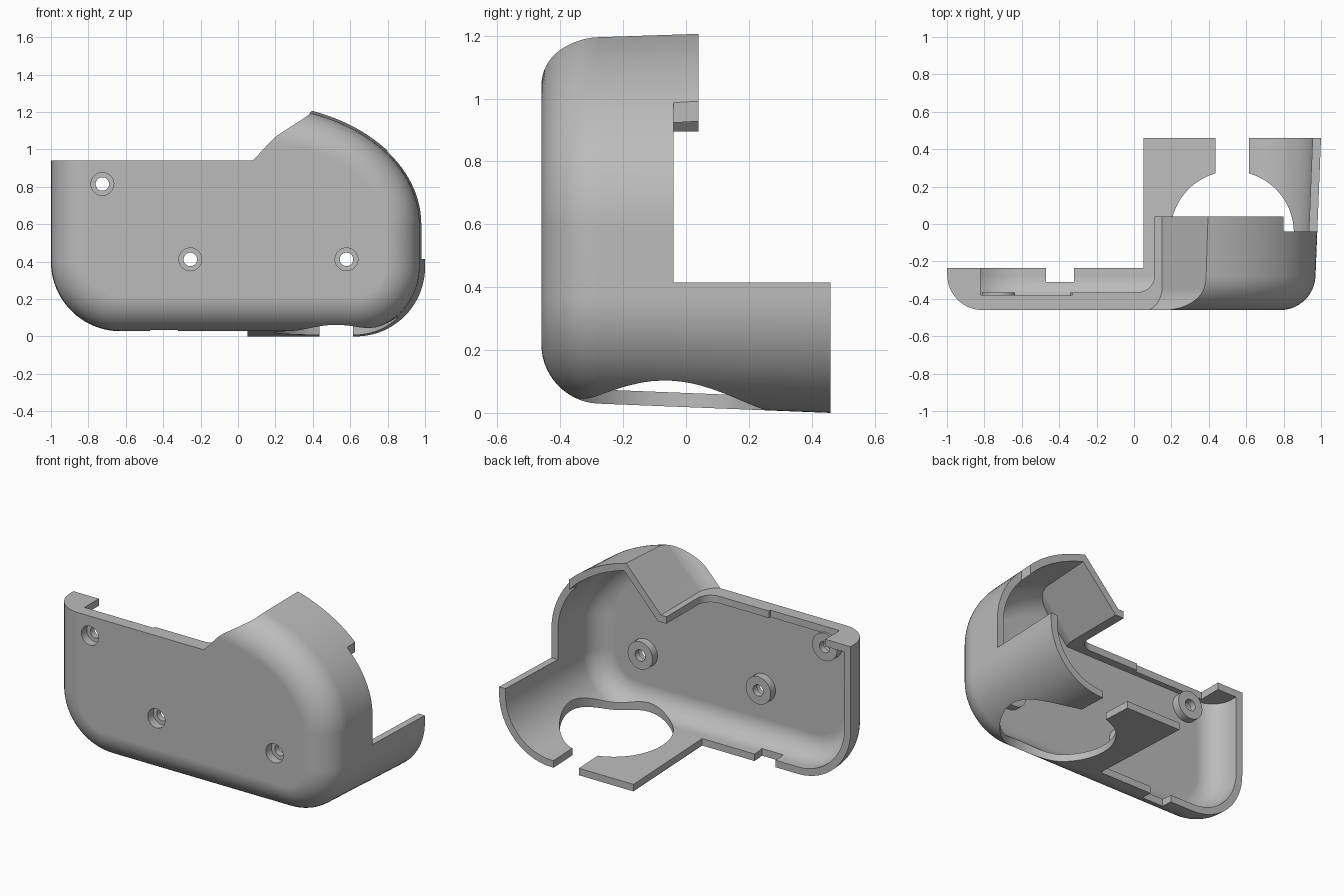
import bpy, bmesh, math
from mathutils import Vector

cube = bpy.data.objects.get("Cube")
if cube:
    bpy.data.objects.remove(cube)

grey = bpy.data.materials.new("plain grey plastic")
grey.use_nodes = True
COLOUR = (0.5, 0.5, 0.5, 1)
grey.diffuse_color = COLOUR
grey.node_tree.nodes["Principled BSDF"].inputs["Base Color"].default_value = COLOUR


def loft(name, rings):
    """Closed solid skinned through rings of 3D points."""
    bm = bmesh.new()
    loops = [[bm.verts.new(p) for p in ring] for ring in rings]
    for a, b in zip(loops, loops[1:]):
        for i in range(len(a)):
            j = (i + 1) % len(a)
            bm.faces.new((a[i], a[j], b[j], b[i]))
    bm.faces.new(loops[0])
    bm.faces.new(loops[-1])
    bmesh.ops.recalc_face_normals(bm, faces=bm.faces[:])
    mesh = bpy.data.meshes.new(name)
    bm.to_mesh(mesh)
    bm.free()
    mesh.materials.append(grey)
    ob = bpy.data.objects.new(name, mesh)
    bpy.context.collection.objects.link(ob)
    return ob


def box(name, x, y, z):
    return loft(name, [[(x[0], y[0], h), (x[1], y[0], h), (x[1], y[1], h), (x[0], y[1], h)] for h in z])


def arc(cx, cz, rx, rz, start, end, steps):
    angles = [math.radians(start + (end - start) * i / steps) for i in range(steps + 1)]
    return [(cx + rx * math.cos(a), cz + rz * math.sin(a)) for a in angles]


def rod(name, x, z, r, y0, y1, sides=40):
    ring = arc(x, z, r, r, 0, 360, sides)[:-1]
    return loft(name, [[(px, y, pz) for px, pz in ring] for y in (y0, y1)])


def combine(target, tool, operation="DIFFERENCE"):
    tool.hide_render = True
    mod = target.modifiers.new("combine", "BOOLEAN")
    mod.operation, mod.solver, mod.object = operation, "EXACT", tool
    bpy.context.view_layer.objects.active = target
    bpy.ops.object.modifier_apply(modifier=mod.name)
    bpy.data.objects.remove(tool)


def inset(points, d):
    """Move every side of a counter-clockwise outline inward by d."""
    out = []
    for i, p in enumerate(points):
        p = Vector(p)
        u = (p - Vector(points[i - 1])).normalized()
        v = (Vector(points[(i + 1) % len(points)]) - p).normalized()
        n1, n2 = Vector((-u.y, u.x)), Vector((-v.y, v.x))
        out.append(p + (n1 + n2) * d / (1 + n1.dot(n2)))
    return out


# Outline seen from the front, widest at the back rim
OUTLINE = (arc(-0.628, 0.4, 0.4, 0.4, 180, 270, 20)
           + arc(0.63, 0.37, 0.37, 0.37, 270, 360, 20)
           + arc(0.1, 0.6, 0.9, 0.66, 0, 90, 32)
           + [(-1.028, 1.26)])


def shell_solid(name, wall, front, radius, back):
    """Drafted body with a rounded front edge."""
    steps = 14
    path = []
    for i in range(steps + 1):
        a = math.pi / 2 * i / steps
        path.append((front + radius * (1 - math.cos(a)), radius * (1 - math.sin(a))))
    path.append((back, 0))
    rings = []
    for y, d in path:
        pts = inset(OUTLINE, wall + d + 0.04 * (0.46 - y))
        rings.append([(p.x, y, p.y) for p in pts])
    return loft(name, rings)


def ramp_cutter(name, foot_x, foot_z):
    """Space above the low top and the sloping shoulder, flared at the front."""
    top = 1.5
    rings = []
    for y, dx in ((-0.7, -0.07), (-0.46, -0.07), (-0.445, -0.045), (-0.425, -0.027),
                  (-0.4, -0.013), (-0.375, -0.004), (-0.35, 0), (0.8, 0)):
        x = foot_x + dx
        rings.append([(-1.6, y, foot_z), (x, y, foot_z),
                      (x + (top - foot_z) / 1.083, y, top), (-1.6, y, top)])
    return loft(name, rings)


# Main shell: outer body, hollowed, with roof and shoulder kept at wall thickness
shell = shell_solid("shell", 0, -0.46, 0.18, 0.46)
cavity = shell_solid("cavity", 0.045, -0.415, 0.135, 0.7)
combine(cavity, ramp_cutter("inner_ramp", 0.17, 0.895))
combine(shell, cavity)
combine(shell, ramp_cutter("outer_ramp", 0.15, 0.94))

# Stepped back rim
for x, y, z in (((-1.5, 0.05), (-0.235, 0.7), (-0.5, 0.85)),
                ((-1.5, 0.0), (-0.235, 0.7), (0.8, 1.5)),
                ((0.0, 1.5), (0.04, 0.7), (0.415, 1.6)),
                ((0.8, 1.5), (-0.04, 0.7), (0.415, 1.6)),
                ((-0.47, -0.32), (-0.31, 0.2), (-0.3, 0.2)),
                ((0.435, 0.615), (0.1, 0.7), (-0.3, 0.25))):
    combine(shell, box("rim_cutter", x, y, z))

# Opening in the low roof
opening = [(-0.82, 0.6), (-0.82, -0.38), (-0.33, -0.38), (-0.33, -0.365)]
opening += arc(0.02, -0.275, 0.09, 0.09, 270, 360, 10) + [(0.11, 0.6)]
combine(shell, loft("roof_cutter", [[(x, y, z) for x, y in opening] for z in (0.8, 1.1)]))

# Round hole in the floor
hole = arc(0.525, -0.047, 0.33, 0.33, 0, 360, 64)[:-1]
combine(shell, loft("floor_cutter", [[(x, y, z) for x, y in hole] for z in (-0.3, 0.25)]))

# Screw bosses with counterbored holes
for x, z in ((-0.725, 0.815), (-0.255, 0.412), (0.58, 0.412)):
    combine(shell, rod("boss", x, z, 0.088, -0.43, -0.365), "UNION")
    combine(shell, rod("counterbore", x, z, 0.061, -0.6, -0.405))
    combine(shell, rod("screw_hole", x, z, 0.036, -0.6, -0.2))

bpy.ops.object.select_all(action="DESELECT")
shell.select_set(True)
bpy.context.view_layer.objects.active = shell
bpy.ops.object.shade_smooth_by_angle(angle=math.radians(30))
weighted = shell.modifiers.new("even shading", "WEIGHTED_NORMAL")
weighted.keep_sharp = True
